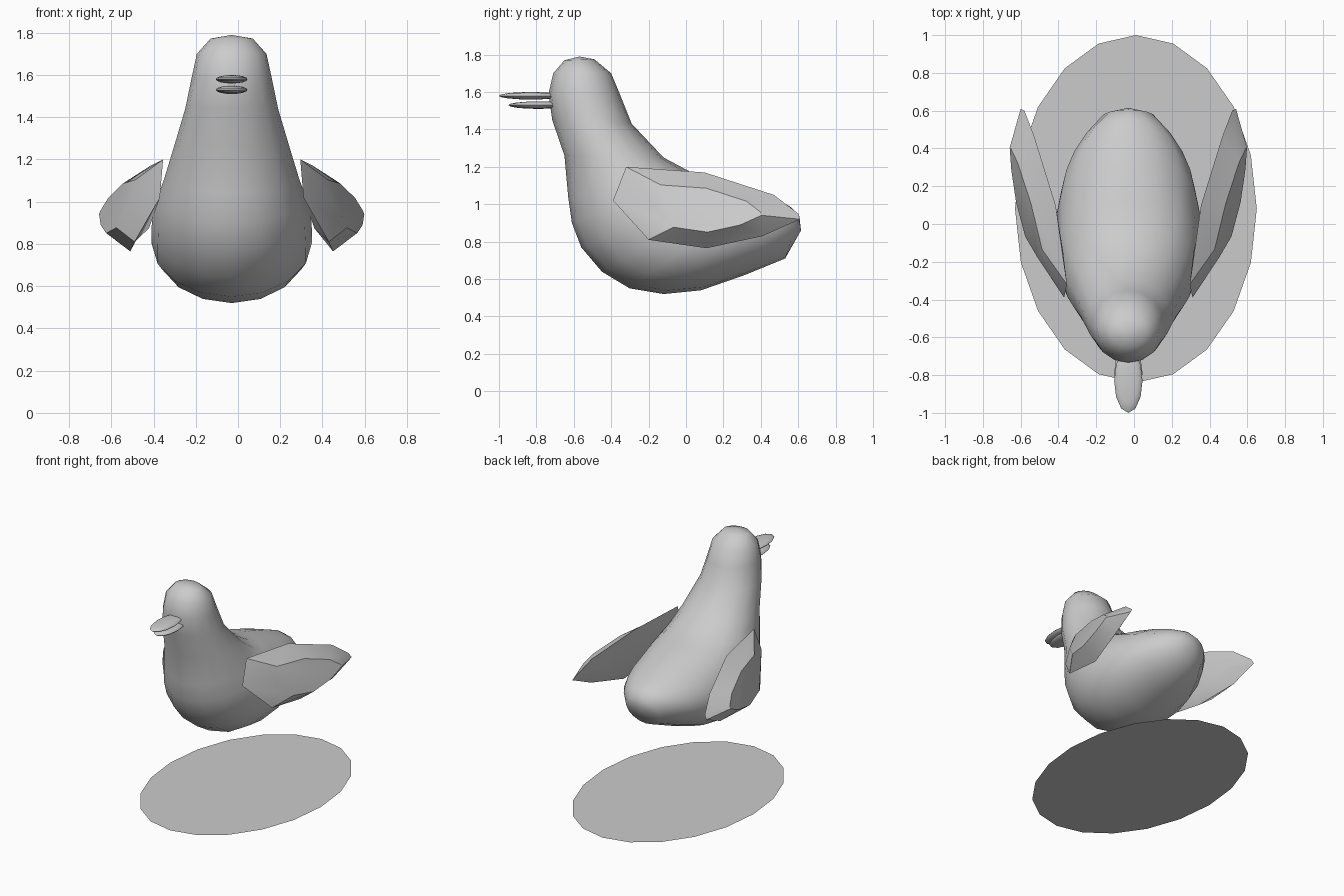
import bpy
from math import sin, cos, pi, radians

if "Cube" in bpy.data.objects:
    bpy.data.objects.remove(bpy.data.objects["Cube"])

CX = -0.03  # bird's own centre line


def make(name, verts, faces, angle=None):
    me = bpy.data.meshes.new(name)
    me.from_pydata(verts, [], faces)
    me.update()
    ob = bpy.data.objects.new(name, me)
    bpy.context.collection.objects.link(ob)
    if angle:
        bpy.ops.object.select_all(action='DESELECT')
        ob.select_set(True)
        bpy.context.view_layer.objects.active = ob
        bpy.ops.object.shade_smooth_by_angle(angle=radians(angle))
    return ob


def bridge(a, b, n):
    return [(a + i, a + (i + 1) % n, b + (i + 1) % n, b + i) for i in range(n)]


# base disc
make("base_disc", [(0.01 + 0.64 * sin(i * pi / 10), 0.08 + 0.92 * cos(i * pi / 10), 0)
                   for i in range(20)], [tuple(reversed(range(20)))])

# body: elliptical sections from crown to tail (back y, back z, front y, front z, half width)
sections = [
    (-.49, 1.775, -.65, 1.77, .10), (-.40, 1.70, -.71, 1.70, .165),
    (-.35, 1.58, -.735, 1.59, .19), (-.29, 1.43, -.715, 1.45, .22),
    (-.12, 1.25, -.65, 1.26, .275), (.02, 1.175, -.63, 1.04, .32),
    (.12, 1.15, -.61, .90, .35), (.22, 1.12, -.56, .77, .375),
    (.31, 1.09, -.45, .64, .38), (.40, 1.06, -.30, .55, .38),
    (.47, 1.03, -.12, .52, .355), (.52, 1.01, .08, .54, .31),
    (.56, .985, .31, .62, .24), (.605, .94, .53, .71, .14),
]
N = 16
verts = []
for by, bz, fy, fz, w in sections:
    for i in range(N):
        t = 2 * pi * i / N
        k = (1 + cos(t)) / 2
        verts.append((CX + w * sin(t), fy + (by - fy) * k, fz + (bz - fz) * k))
verts += [(CX, -.57, 1.79), (CX, .615, .86)]
faces = []
for s in range(len(sections) - 1):
    faces += bridge(s * N, (s + 1) * N, N)
top, end = len(verts) - 2, len(verts) - 1
last = (len(sections) - 1) * N
for i in range(N):
    j = (i + 1) % N
    faces += [(top, j, i), (end, last + i, last + j)]
make("body", verts, faces, 60)

# wings: rim outline with a bulged outer face and a flatter inner face
rim = [(.295, -.32, 1.20), (.31, -.39, 1.02), (.43, -.20, .81), (.45, .11, .765),
       (.52, .41, .83), (.54, .61, .92), (.52, .60, .95), (.47, .47, 1.05),
       (.355, .10, 1.17)]


def ring(scale, side):
    pts = []
    for _, y, z in rim:
        y, z = .12 + (y - .12) * scale, .97 + (z - .97) * scale
        plane = .30 + .219 * (y + .32) - .13 * (z - 1.2)
        pts.append((plane + (.1 + .2 * (.97 - z) if side > 0 else -.035), y, z))
    return pts


n = len(rim)
wing_pts = ring(.58, 1) + rim + ring(.6, -1)
wing_faces = (bridge(0, n, n) + bridge(n, 2 * n, n)
              + [tuple(range(n)), tuple(reversed(range(2 * n, 3 * n)))])
for name, s in (("right_wing", 1), ("left_wing", -1)):
    pts = [(CX + s * (x - CX), y, z) for x, y, z in wing_pts]
    fs = [f if s < 0 else tuple(reversed(f)) for f in wing_faces]
    # orient outward
    ob = make(name, pts, fs)
    bpy.ops.object.select_all(action='DESELECT')
    ob.select_set(True)
    bpy.context.view_layer.objects.active = ob
    bpy.ops.object.mode_set(mode='EDIT')
    bpy.ops.mesh.select_all(action='SELECT')
    bpy.ops.mesh.normals_make_consistent(inside=False)
    bpy.ops.object.mode_set(mode='OBJECT')
    bpy.ops.object.shade_smooth_by_angle(angle=radians(30))

# beak halves
for name, y, z, ry, rz in (("upper_beak", -.83, 1.58, .17, .02),
                           ("lower_beak", -.79, 1.53, .16, .02)):
    bpy.ops.mesh.primitive_uv_sphere_add(segments=12, ring_count=8, radius=1,
                                         location=(CX, y, z))
    ob = bpy.context.object
    ob.name = name
    ob.scale = (.075, ry, rz)
    bpy.ops.object.transform_apply(location=False, rotation=False, scale=True)
    bpy.ops.object.shade_smooth_by_angle(angle=radians(60))
